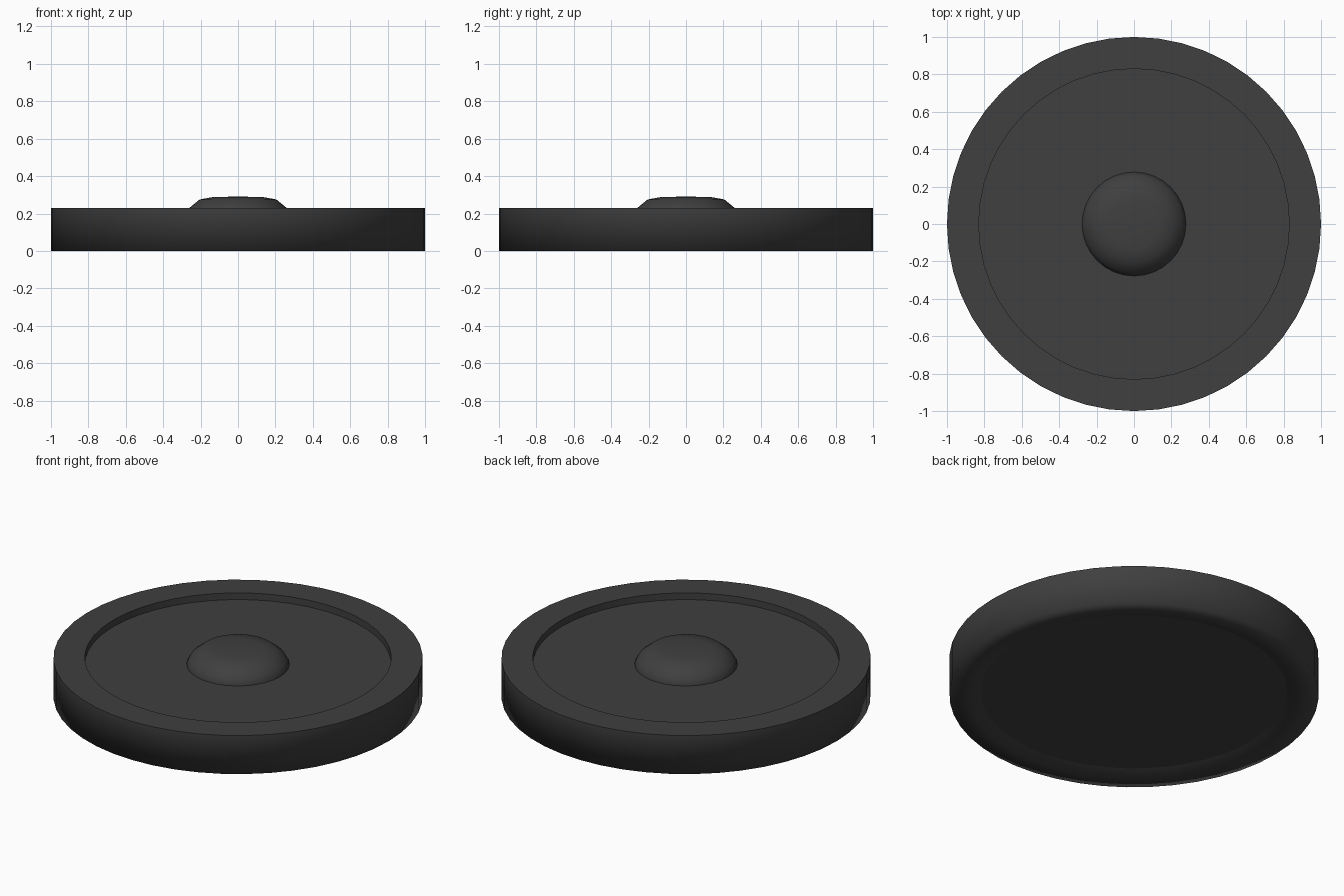
import bpy, bmesh
from math import cos, sin, pi

if "Cube" in bpy.data.objects:
    bpy.data.objects.remove(bpy.data.objects["Cube"])

dark = bpy.data.materials.new("dark_grey")
dark.diffuse_color = (0.05, 0.05, 0.05, 1)
dark.use_nodes = True
dark.node_tree.nodes["Principled BSDF"].inputs["Base Color"].default_value = dark.diffuse_color


def lathe(name, profile, sides, sharp):
    """Turn (radius, z) rings round z, cap both ends, crease the listed rings."""
    bm = bmesh.new()
    rings = [[bm.verts.new((r * cos(2 * pi * i / sides), r * sin(2 * pi * i / sides), z))
              for i in range(sides)] for r, z in profile]
    for low, high in zip(rings, rings[1:]):
        for i in range(sides):
            j = (i + 1) % sides
            bm.faces.new((low[i], low[j], high[j], high[i]))
    bm.faces.new(rings[0][::-1])
    bm.faces.new(rings[-1])
    bmesh.ops.recalc_face_normals(bm, faces=bm.faces)
    for f in bm.faces:
        f.smooth = True
    for k in sharp:
        for i in range(sides):
            bm.edges.get((rings[k][i], rings[k][(i + 1) % sides])).smooth = False
    mesh = bpy.data.meshes.new(name)
    bm.to_mesh(mesh)
    bm.free()
    mesh.materials.append(dark)
    obj = bpy.data.objects.new(name, mesh)
    bpy.context.collection.objects.link(obj)
    return obj


# Round base: shallow recess below, raised rim and sunken floor above
lathe("round_base",
      [(0.83, 0.02), (0.89, 0), (1, 0), (1, 0.23), (0.83, 0.23), (0.83, 0.19)],
      48, sharp=(0, 3, 4, 5))

# Low rounded knob in the middle of the floor
lathe("centre_knob",
      [(0.278, 0.18), (0.278, 0.195), (0.26, 0.23), (0.205, 0.275), (0.135, 0.288), (0.04, 0.29)],
      32, sharp=(0,))
